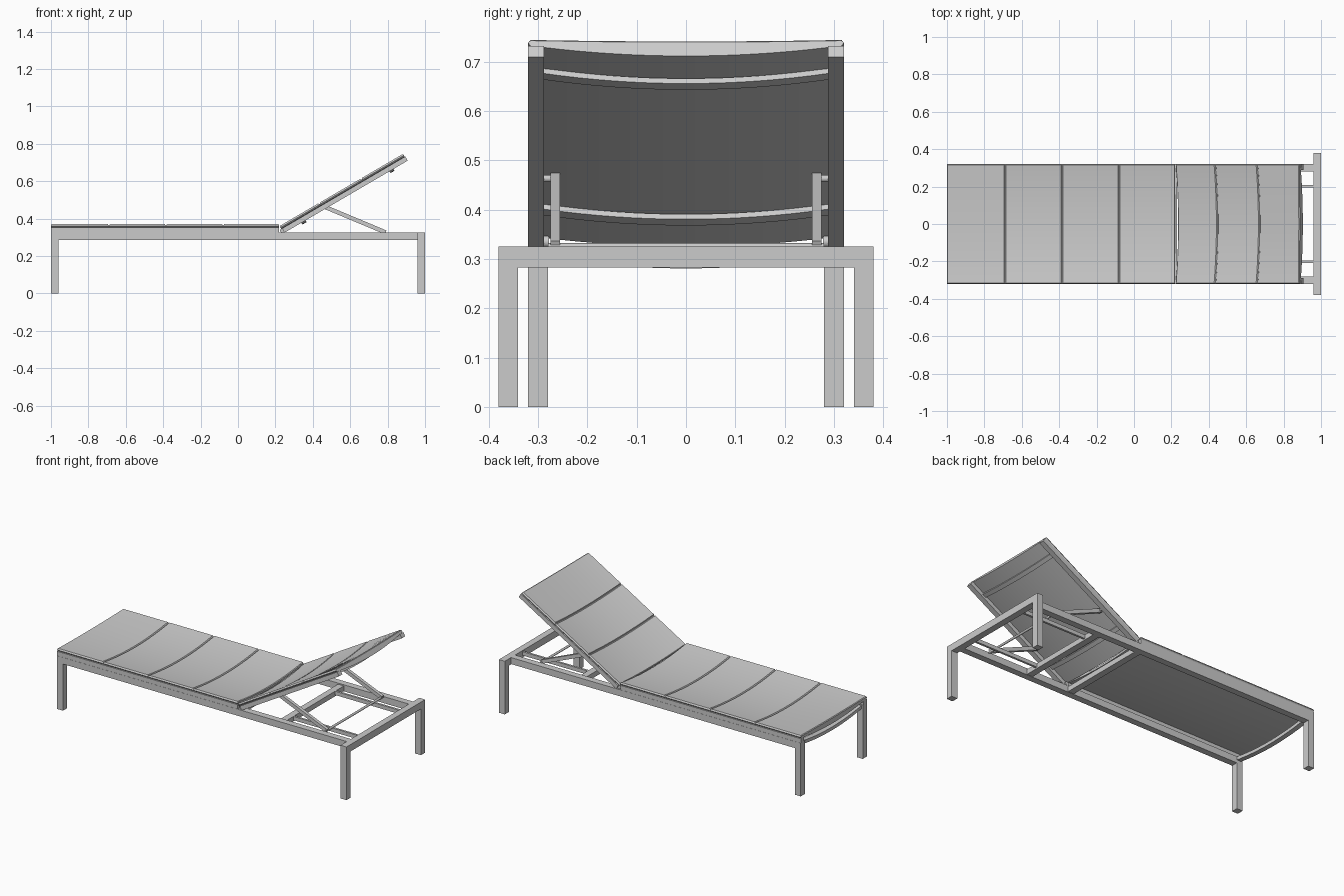
import bpy, bmesh, math
from mathutils import Matrix, Vector

cube = bpy.data.objects.get("Cube")
if cube:
    bpy.data.objects.remove(cube, do_unlink=True)

grey = bpy.data.materials.new("light grey")
grey.use_nodes = True
colour = (0.6, 0.6, 0.6, 1)
grey.diffuse_color = colour
grey.node_tree.nodes["Principled BSDF"].inputs["Base Color"].default_value = colour

SAG = 0.024          # dip of the fabric at its middle
HALF = 0.32          # half width of the lounger
SEAT = Matrix.Translation((-1, 0, 0.37))
BACK = Matrix.Translation((0.222, 0, 0.36)) @ Matrix.Rotation(-math.radians(30.3), 4, 'Y')


def finish(name, bm, matrix=Matrix(), smooth=False):
    bmesh.ops.recalc_face_normals(bm, faces=bm.faces)
    mesh = bpy.data.meshes.new(name)
    bm.to_mesh(mesh)
    bm.free()
    mesh.materials.append(grey)
    ob = bpy.data.objects.new(name, mesh)
    bpy.context.collection.objects.link(ob)
    ob.matrix_world = matrix
    if smooth:
        bpy.ops.object.select_all(action='DESELECT')
        ob.select_set(True)
        bpy.context.view_layer.objects.active = ob
        bpy.ops.object.shade_smooth_by_angle(angle=math.radians(35))
    return ob


def box(name, x, y, z, matrix=Matrix()):
    bm = bmesh.new()
    bmesh.ops.create_cube(bm, size=1)
    for v in bm.verts:
        v.co = [lo + (c + 0.5) * (hi - lo) for c, (lo, hi) in zip(v.co, (x, y, z))]
    return finish(name, bm, matrix)


def strut(name, a, b, width, depth):
    a, b = Vector(a), Vector(b)
    length = (b - a).length
    angle = math.atan2(a.z - b.z, b.x - a.x)
    matrix = Matrix.Translation(a) @ Matrix.Rotation(angle, 4, 'Y')
    return box(name, (0, length), (-width / 2, width / 2), (-depth / 2, depth / 2), matrix)


def rod(name, x, y0, y1, z, radius):
    bm = bmesh.new()
    bmesh.ops.create_cone(bm, cap_ends=True, segments=12, radius1=radius,
                          radius2=radius, depth=abs(y1 - y0))
    matrix = Matrix.Translation((x, (y0 + y1) / 2, z)) @ Matrix.Rotation(math.pi / 2, 4, 'X')
    return finish(name, bm, matrix, True)


def dip(y, half=HALF):
    return -SAG * (1 - (y / half) ** 2)


def sweep(name, rings, matrix):
    """Skin a list of closed rings of points and cap both ends."""
    bm = bmesh.new()
    rows = [[bm.verts.new(p) for p in ring] for ring in rings]
    n = len(rows[0])
    for a, b in zip(rows, rows[1:]):
        for i in range(n):
            j = (i + 1) % n
            bm.faces.new((a[i], a[j], b[j], b[i]))
    bm.faces.new(rows[0])
    bm.faces.new(rows[-1])
    return finish(name, bm, matrix, True)


def pad(name, length, seams, matrix, flat_end):
    """Sagging padded fabric with seams pressed into its top."""
    stations = [(0, 0.004), (0.004, 0)]
    for s in seams:
        stations += [(s - 0.006, 0), (s - 0.002, 0.006), (s + 0.002, 0.006), (s + 0.006, 0)]
    stations += [(length - 0.004, 0), (length, 0.004)]
    ys = [HALF * i / 10 for i in range(-10, 11)]
    rings = []
    for u, groove in stations:
        end = abs(u - flat_end) < 0.005
        top = [(u, y * 0.985, (0.15 if end else 1) * dip(y) - groove) for y in ys]
        low = [(u, y * 0.985, dip(y) - 0.016) for y in reversed(ys)]
        side = [(u, HALF, -0.009)]
        rings.append(top + side + low + [(u, -HALF, -0.009)])
    return sweep(name, rings, matrix)


def curved_bar(name, u, width, top, thick, matrix):
    rings = []
    for i in range(-8, 9):
        y = 0.29 * i / 8
        z = top + dip(y, 0.29)
        rings.append([(u, y, z), (u + width, y, z),
                      (u + width, y, z - thick), (u, y, z - thick)])
    return sweep(name, rings, matrix)


# Fabric pads
pad("seat_pad", 1.22, [0.31, 0.615, 0.92], SEAT, 0)
pad("back_pad", 0.765, [0.245, 0.505], BACK, 0.765)

# Curved cross bars under the fabric
curved_bar("foot_bar", 0.01, 0.03, -0.045, 0.02, SEAT)
curved_bar("back_lower_bar", 0.11, 0.025, -0.019, 0.012, BACK)
curved_bar("back_upper_bar", 0.655, 0.025, -0.019, 0.012, BACK)

# Parts repeated on both sides
for side, s in (("left", 1), ("right", -1)):
    def span(a, b):
        return tuple(sorted((s * a, s * b)))
    box(side + "_frame_rail", (-1, 0.96), span(0.28, 0.32), (0.285, 0.325))
    box(side + "_foot_leg", (-1, -0.96), span(0.28, 0.32), (0, 0.285))
    box(side + "_head_leg", (0.96, 1), span(0.34, 0.38), (0, 0.285))
    box(side + "_seat_rail", (0, 1.22), span(0.288, 0.319), (-0.045, -0.018), SEAT)
    box(side + "_back_rail", (0.005, 0.768), span(0.288, 0.32), (-0.044, -0.018), BACK)
    box(side + "_inner_rail", (0.5, 0.96), span(0.195, 0.208), (0.295, 0.318))
    strut(side + "_back_strut", (0.46, s * 0.265, 0.464), (0.79, s * 0.265, 0.326), 0.02, 0.022)
    rod(side + "_strut_pin", 0.467, s * 0.255, s * 0.295, 0.463, 0.007)
    rod(side + "_hinge", 0.237, s * 0.278, s * 0.31, 0.335, 0.012)

# Cross members of the frame
box("head_beam", (0.96, 1), (-0.38, 0.38), (0.283, 0.325))
box("middle_beam", (0.48, 0.52), (-0.28, 0.28), (0.287, 0.318))
box("hinge_beam", (0.19, 0.23), (-0.28, 0.28), (0.287, 0.318))
rod("strut_rod", 0.785, -0.28, 0.28, 0.325, 0.007)
